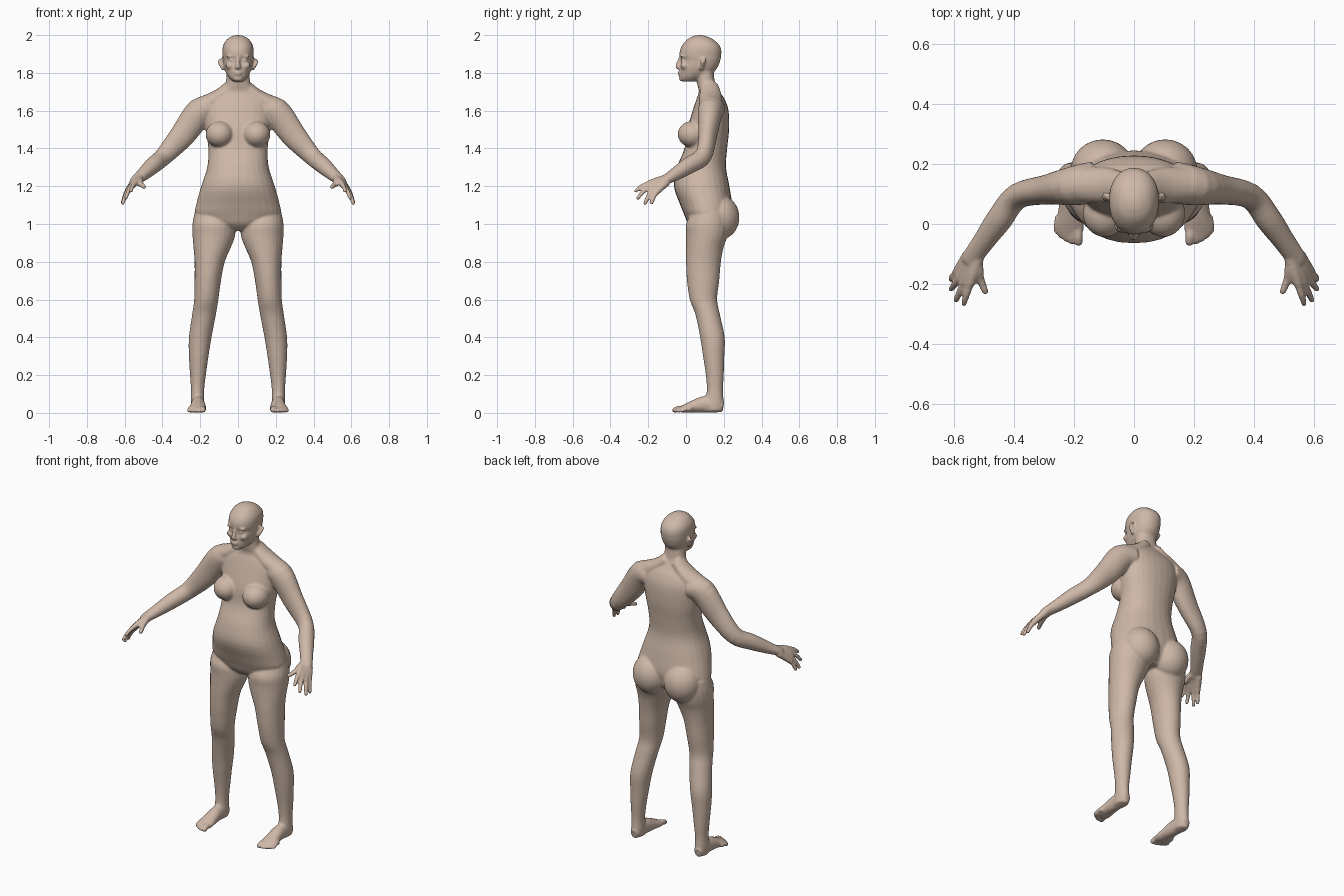
import bpy, bmesh
from math import sin, cos, pi, copysign
from mathutils import Vector, Matrix

bm = bmesh.new()


def smooth_rows(rows, steps=4):
    """Catmull-Rom interpolation through rows of numbers."""
    out = []
    pts = [rows[0]] + list(rows) + [rows[-1]]
    for i in range(1, len(pts) - 2):
        p0, p1, p2, p3 = pts[i - 1:i + 3]
        for k in range(steps):
            t = k / steps
            out.append([0.5 * (2 * b + (c - a) * t + (2 * a - 5 * b + 4 * c - d) * t * t
                               + (3 * b - a - 3 * c + d) * t ** 3)
                        for a, b, c, d in zip(p0, p1, p2, p3)])
    return out + [list(rows[-1])]


def skin(rings):
    """Close a stack of point rings into a solid."""
    vr = [[bm.verts.new(p) for p in r] for r in rings]
    n = len(vr[0])
    for a, b in zip(vr, vr[1:]):
        for i in range(n):
            bm.faces.new((a[i], a[(i + 1) % n], b[(i + 1) % n], b[i]))
    bm.faces.new(vr[0][::-1])
    bm.faces.new(vr[-1])


def stack(rows, sx=1, n=28, e=2.2):
    """Horizontal sections: z, centre x, half width, front y, back y."""
    rings = []
    for z, cx, rx, yf, yb in smooth_rows(rows):
        ring = []
        for i in range(n):
            c, s = cos(2 * pi * i / n), sin(2 * pi * i / n)
            ring.append((sx * (cx + rx * copysign(abs(c) ** (2 / e), c)),
                         (yf + yb) / 2 + (yb - yf) / 2 * copysign(abs(s) ** (2 / e), s), z))
        rings.append(ring)
    skin(rings)


def tube(rows, sx=1, n=16):
    """Path sections: x, y, z, sideways radius, upward radius."""
    pts = smooth_rows(rows)
    rings = []
    for i, (x, y, z, a, b) in enumerate(pts):
        t = Vector(pts[min(i + 1, len(pts) - 1)][:3]) - Vector(pts[max(i - 1, 0)][:3])
        side = t.cross(Vector((0, 0, 1))).normalized()
        up = side.cross(t).normalized()
        c = Vector((x, y, z))
        ring = [c + side * a * cos(2 * pi * k / n) + up * b * sin(2 * pi * k / n) for k in range(n)]
        rings.append([(sx * p.x, p.y, p.z) for p in ring])
    skin(rings)


def blob(c, r, sx=1):
    m = Matrix.Translation((sx * c[0], c[1], c[2])) @ Matrix.Diagonal((*r, 1))
    bmesh.ops.create_uvsphere(bm, u_segments=24, v_segments=16, radius=1, matrix=m)


def digit(a, b, r0, r1, sx, bend=0.006):
    """Finger or toe with a round tip."""
    a, b = Vector(a), Vector(b)
    mid = a.lerp(b, 0.55) + Vector((0, 0, bend))
    tube([(*a, r0, r0), (*mid, (r0 + r1) / 2, (r0 + r1) / 2), (*b, r1, r1)], sx, 12)
    blob(b, (r1, r1, r1), sx)


# torso and neck
stack([(.965, 0, .06, .05, .19), (1.0, 0, .17, .012, .225), (1.05, 0, .225, -.01, .24),
       (1.1, 0, .222, -.03, .245), (1.2, 0, .195, -.064, .23), (1.3, 0, .163, -.048, .212),
       (1.4, 0, .157, -.008, .218), (1.5, 0, .172, .006, .228), (1.6, 0, .18, .035, .225),
       (1.66, 0, .165, .055, .205), (1.7, 0, .11, .068, .178), (1.74, 0, .068, .06, .155),
       (1.82, 0, .06, .05, .145)])

# head
stack([(1.755, 0, .028, -.022, .05), (1.775, 0, .048, -.033, .09), (1.80, 0, .063, -.034, .14),
       (1.83, 0, .074, -.032, .168), (1.868, 0, .08, -.024, .182), (1.89, 0, .082, -.034, .186),
       (1.92, 0, .083, -.032, .187), (1.95, 0, .077, -.018, .175), (1.98, 0, .056, .01, .14),
       (1.995, 0, .03, .04, .105), (2.0, 0, .012, .06, .085)])

# nose, lips and chin
tube([(0, -.024, 1.885, .009, .01), (0, -.038, 1.855, .010, .012),
      (0, -.043, 1.833, .015, .013), (0, -.034, 1.824, .014, .008)])
blob((0, -.035, 1.803), (.022, .011, .005))
blob((0, -.034, 1.792), (.019, .011, .006))
blob((0, -.022, 1.769), (.024, .016, .014))

for s in (-1, 1):
    # face details and ears
    blob((.034, -.018, 1.866), (.015, .010, .007), s)
    blob((.036, -.018, 1.888), (.026, .013, .007), s)
    blob((.042, -.006, 1.838), (.024, .024, .02), s)
    tube([(.076, .078, 1.815, .008, .008), (.086, .084, 1.835, .013, .009),
          (.091, .092, 1.86, .02, .009), (.088, .094, 1.876, .012, .006)], s)

    # shoulder slope, breast and buttock
    tube([(.03, .125, 1.735, .045, .035), (.1, .13, 1.675, .06, .04), (.2, .13, 1.61, .06, .06)], s)
    blob((.097, .036, 1.475), (.074, .080, .070), s)
    blob((.104, .178, 1.035), (.108, .105, .118), s)

    # leg
    stack([(1.06, .13, .10, .03, .22), (1.0, .129, .112, .0, .23), (.94, .128, .113, .0, .222),
           (.88, .136, .10, .0, .20), (.8, .15, .08, .0, .185), (.7, .16, .07, .005, .176),
           (.6, .168, .064, .02, .165), (.52, .18, .063, .05, .18), (.4, .20, .06, .075, .205),
           (.3, .208, .052, .09, .203), (.2, .212, .042, .105, .20), (.12, .214, .035, .11, .196),
           (.05, .214, .036, .10, .20), (.008, .214, .032, .10, .195)], s, 24, 2.0)

    # foot and toes
    tube([(.214, .195, .03, .024, .028), (.214, .16, .04, .034, .04), (.212, .10, .045, .036, .045),
          (.212, .04, .034, .042, .033), (.214, -.005, .023, .048, .023),
          (.218, -.03, .017, .044, .016)], s)
    for x, y, r in ((.185, -.059, .015), (.208, -.058, .011), (.226, -.05, .011),
                    (.243, -.038, .011), (.257, -.023, .011)):
        digit((x * .9 + .022, y + .05, .02), (x, y, r), r + .002, r, s)

    # arm
    tube([(.13, .14, 1.61, .07, .06), (.2, .128, 1.595, .066, .075), (.29, .115, 1.475, .05, .068),
          (.39, .092, 1.362, .043, .05), (.45, .015, 1.31, .044, .045), (.5, -.055, 1.265, .037, .035),
          (.535, -.105, 1.235, .034, .026), (.548, -.13, 1.222, .03, .022)], s, 20)

    # palm rays, fingers and thumb
    for wrist, knuckle, tip in (
            ((.522, -.118, 1.238), (.548, -.2, 1.213), (.568, -.265, 1.175)),
            ((.532, -.112, 1.233), (.567, -.195, 1.195), (.594, -.254, 1.138)),
            ((.542, -.106, 1.228), (.582, -.18, 1.178), (.610, -.217, 1.11)),
            ((.55, -.1, 1.222), (.59, -.158, 1.165), (.611, -.182, 1.112))):
        digit(wrist, knuckle, .021, .016, s, .002)
        digit(knuckle, tip, .014, .0105, s)
    digit((.525, -.115, 1.232), (.516, -.178, 1.212), .021, .016, s)
    digit((.516, -.178, 1.212), (.497, -.225, 1.196), .015, .0115, s, 0)

bmesh.ops.recalc_face_normals(bm, faces=bm.faces)
mesh = bpy.data.meshes.new("body")
bm.to_mesh(mesh)
bm.free()
body = bpy.data.objects.new("body", mesh)
bpy.context.collection.objects.link(body)

# fuse all parts into one continuous skin
fuse = body.modifiers.new("fuse", 'REMESH')
fuse.mode = 'VOXEL'
fuse.voxel_size = 0.0065
fuse.use_smooth_shade = True
relax = body.modifiers.new("relax", 'SMOOTH')
relax.factor = 0.5
relax.iterations = 5

skin_mat = bpy.data.materials.new("skin_tone")
skin_mat.diffuse_color = (0.62, 0.48, 0.39, 1)
mesh.materials.append(skin_mat)
